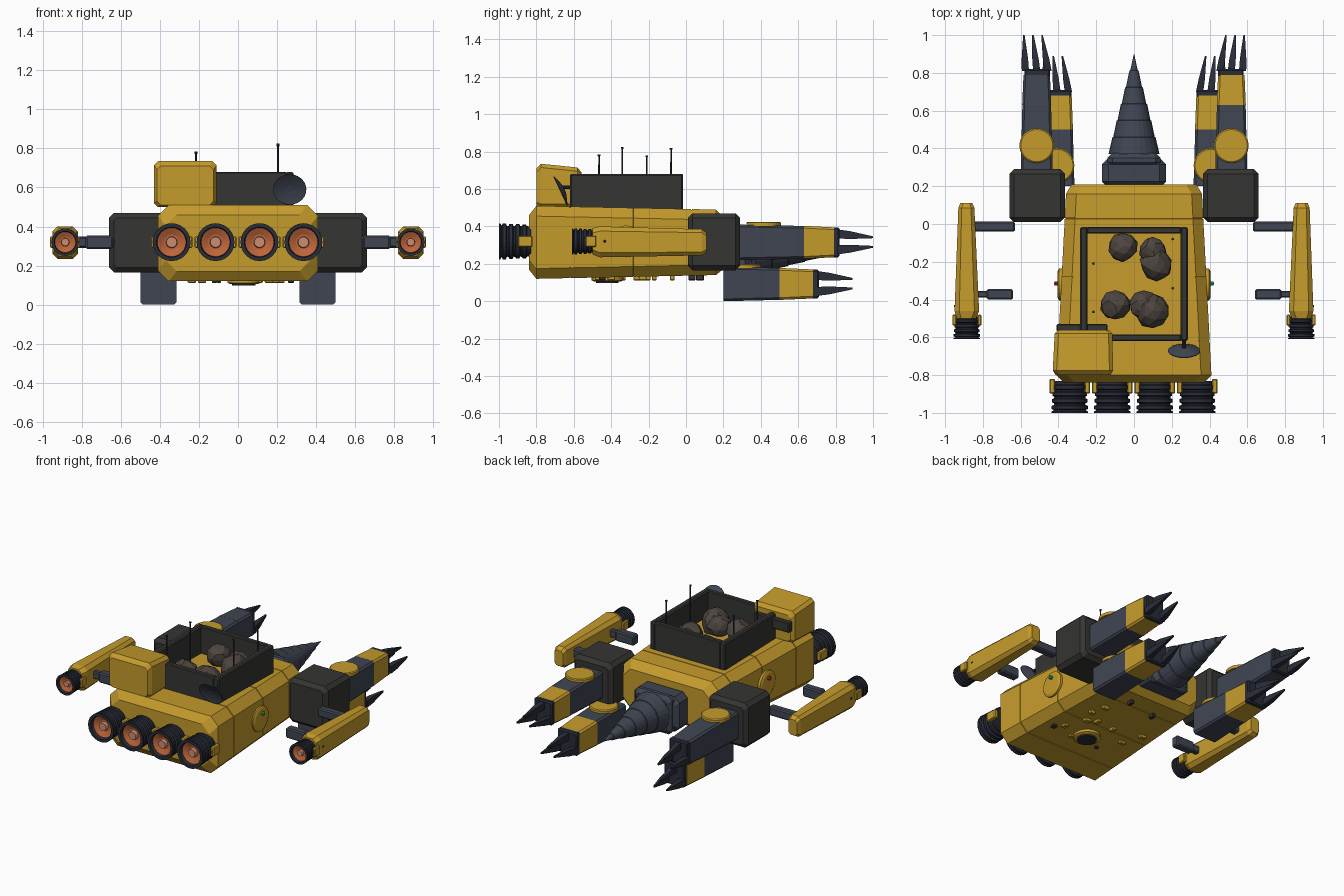
import bpy, bmesh, math, random
from mathutils import Vector, Matrix

if "Cube" in bpy.data.objects:
    bpy.data.objects.remove(bpy.data.objects["Cube"])

random.seed(4)

def material(name, *rgb):
    m = bpy.data.materials.new(name)
    m.diffuse_color = (*rgb, 1)
    m.use_nodes = True
    m.node_tree.nodes["Principled BSDF"].inputs["Base Color"].default_value = m.diffuse_color
    return m

YELLOW = material("yellow_paint", 0.56, 0.33, 0.025)
GREY = material("dark_grey", 0.035, 0.035, 0.033)
STEEL = material("blue_steel", 0.05, 0.06, 0.085)
DARK = material("dark_metal", 0.022, 0.026, 0.04)
ORANGE = material("exhaust_orange", 0.52, 0.13, 0.04)
PALE = material("hub_pink", 0.6, 0.27, 0.17)
ROCK = material("rock_brown", 0.075, 0.06, 0.05)
RED = material("red_light", 0.6, 0.02, 0.02)
GREEN = material("green_light", 0.02, 0.5, 0.1)

def finish(name, bm, mat, smooth=False):
    bmesh.ops.recalc_face_normals(bm, faces=bm.faces)
    me = bpy.data.meshes.new(name)
    bm.to_mesh(me)
    bm.free()
    me.materials.append(mat)
    ob = bpy.data.objects.new(name, me)
    bpy.context.collection.objects.link(ob)
    return ob

def skin(name, rings, mat):
    """Join a list of equal point rings and cap both ends."""
    bm = bmesh.new()
    vs = [[bm.verts.new(p) for p in r] for r in rings]
    n = len(rings[0])
    for a, b in zip(vs, vs[1:]):
        for i in range(n):
            bm.faces.new((a[i], a[(i + 1) % n], b[(i + 1) % n], b[i]))
    bm.faces.new(vs[0])
    bm.faces.new(vs[-1])
    return finish(name, bm, mat)

def loft(name, rows, mat, side=1):
    """Chamfered box sections along y: (y, x0, x1, z0, z1, chamfer)."""
    rings = []
    for y, x0, x1, z0, z1, c in rows:
        pts = [(x0 + c, z0), (x1 - c, z0), (x1, z0 + c), (x1, z1 - c),
               (x1 - c, z1), (x0 + c, z1), (x0, z1 - c), (x0, z0 + c)]
        rings.append([(side * x, y, z) for x, z in pts])
    return skin(name, rings, mat)

def block(name, x0, x1, y0, y1, z0, z1, mat, c=0.01, side=1):
    inner = (x0 + c, x1 - c, z0 + c, z1 - c, c * 0.6)
    outer = (x0, x1, z0, z1, c)
    return loft(name, [(y0, *inner), (y0 + c, *outer), (y1 - c, *outer), (y1, *inner)], mat, side)

def lathe(name, origin, profile, mat, axis=(0, 1, 0), n=24):
    """Turned part: (distance along axis, radius)."""
    q = Vector((0, 0, 1)).rotation_difference(Vector(axis))
    rings = [[Vector(origin) + q @ Vector((r * math.cos(t), r * math.sin(t), d))
              for t in [math.tau * i / n for i in range(n)]] for d, r in profile]
    return skin(name, rings, mat)

# Hull with recessed panel seams
hull_rows = [(-.84, .37, .17, .46, 0), (-.80, .41, .12, .51, 0)]
for y in (-.62, -.28, .03):
    t = (y + .80) / .96
    w, lo, hi = .41 - .05 * t, .12 + .02 * t, .51 - .02 * t
    hull_rows += [(y + d, w, lo, hi, g) for d, g in ((-.003, 0), (-.002, .004), (.002, .004), (.003, 0))]
hull_rows += [(.16, .36, .14, .49, 0), (.21, .33, .18, .44, 0)]
loft("hull", [(y, -w + g, w - g, lo + g, hi - g, .055) for y, w, lo, hi, g in hull_rows], YELLOW)

# Open cargo bin
for s in (1, -1):
    block("bin_side_wall", .245, .285, -.62, -.015, .47, .68, GREY, .008, s)
block("bin_front_wall", -.25, .25, -.62, -.585, .47, .68, GREY, .006)
block("bin_rear_wall", -.25, .25, -.05, -.015, .47, .68, GREY, .006)

# Ore rocks
for x, y, r in [(-.06, -.12, .08), (.10, -.14, .075), (.12, -.215, .09),
                (-.10, -.43, .08), (.05, -.43, .08), (.10, -.46, .095)]:
    bm = bmesh.new()
    bmesh.ops.create_icosphere(bm, subdivisions=2, radius=r)
    for v in bm.verts:
        v.co = v.co * random.uniform(.88, 1.05) + Vector((x, y, .555))
    finish("ore_rock", bm, ROCK)

# Cabin and window
loft("cabin", [(-.80, -.415, -.125, .51, .71, .02), (-.775, -.43, -.11, .50, .735, .02),
               (-.58, -.42, -.115, .50, .715, .02), (-.56, -.40, -.135, .51, .69, .02)], YELLOW)
block("cabin_window", -.41, -.14, -.57, -.53, .585, .655, GREY, .006)

# Antennas and dish
for x, y, z in [(.205, -.34, .82), (.205, -.08, .815), (-.215, -.465, .78), (-.215, -.21, .775)]:
    lathe("antenna", (x, y, .49), [(0, .005), (z - .495, .004), (z - .494, .007), (z - .485, .007)],
          DARK, (0, 0, 1), 8)
lathe("dish", (.265, -.65, .60), [(0, .02), (.012, .06), (.022, .085), (.026, .085), (.018, .055), (.012, .02)],
      STEEL, (0, -.9, -.42))
lathe("dish_mount", (.265, -.60, .61), [(0, .01), (.06, .01)], DARK, (0, -1, 0), 10)

def engine(name, x, z, y, r, length):
    """Ribbed nozzle pointing to -y with glowing core and clamps."""
    prof = [(0, r * .82)]
    for k in range(4):
        d = length * (.12 + .21 * k)
        prof += [(d, r * .84), (d + length * .03, r * (.93 + .02 * k)),
                 (d + length * .13, r * (.93 + .02 * k)), (d + length * .16, r * .86)]
    prof += [(length * .96, r), (length, r), (length, r * .80), (length * .72, r * .72)]
    lathe(name + "_nozzle", (x, y, z), prof, DARK, (0, -1, 0))
    lathe(name + "_glow", (x, y, z), [(length * .7, r * .72), (length * .86, r * .76), (length * .76, r * .4)],
          ORANGE, (0, -1, 0))
    lathe(name + "_hub", (x, y, z), [(length * .7, r * .32), (length * .9, r * .28)], PALE, (0, -1, 0), 12)
    for s in (1, -1):
        a, b = sorted((x + s * r * .8, x + s * r * 1.1))
        block(name + "_clamp", a, b, y - length * .4, y + .01, z - .03, z + .03, YELLOW, .005)

for x in (-.34, -.115, .11, .335):
    engine("main_engine", x, .32, -.83, .097, .17)

# Drill: mount, collar and stepped cone
block("drill_mount", -.17, .17, .19, .35, .16, .40, STEEL, .035)
block("drill_collar", -.14, .14, .30, .375, .15, .41, STEEL, .025)
cone = [(0, .135)]
for i in range(1, 6):
    d, r = .53 * i / 6, .135 * (1 - i / 6)
    cone += [(d, r + .002), (d + .003, r - .003)]
lathe("drill_bit", (0, .37, .28), cone + [(.53, .001)], STEEL)

def claw(base, tip):
    """Tapered square finger."""
    rings = []
    for p, h in ((base, .024), (Vector(base).lerp(Vector(tip), .35), .021), (tip, .005)):
        rings.append([(p[0] + i * h * .8, p[1], p[2] + j * h) for i, j in ((1, 1), (-1, 1), (-1, -1), (1, -1))])
    skin("claw_finger", rings, DARK)

# (x0, x1, z0, z1 at the shoulder, y start, band start, end, taper, disc y)
ARMS = {"upper": (.43, .60, .22, .41, .27, .63, .81, .415),
        "lower": (.315, .50, .0, .185, .20, .50, .70, .31)}
for s in (1, -1):
    block("shoulder_box", .365, .66, .01, .29, .165, .47, GREY, .025, s)
    for label, (x0, x1, z0, z1, ya, yb, yc, yd) in ARMS.items():
        e = .015
        band = STEEL if (s < 0 and label == "upper") else YELLOW
        loft(label + "_arm", [(ya, x0, x1, z0, z1, .012), (yb, x0 + e * .6, x1 - e * .6, z0 + e * .5, z1 - e * .5, .012)], STEEL, s)
        loft(label + "_arm_band", [(yb, x0 + .008, x1 - .008, z0 + .007, z1 - .007, .012),
                                   (yc - .02, x0 + e, x1 - e, z0 + e, z1 - e, .012)], band, s)
        block(label + "_wrist", x0 + e, x1 - e - .004, yc - .03, yc + .01, z0 + e, z1 - e, DARK, .008, s)
        xc, zc = (x0 + x1) / 2, (z0 + z1) / 2
        lathe(label + "_joint_disc", (s * xc, yd, z1 - .01), [(0, .092), (.02, .092), (.025, .085)], YELLOW, (0, 0, 1))
        # Three fingers swept outward
        for dx, dz in ((-.06, -.04), (0, .045), (.06, -.04)):
            claw((s * (xc + dx), yc, zc + dz), (s * (xc + .02 + dx * .8), yc + .19, zc + dz * .6))
    # Side pod with struts
    loft("pod_body", [(.11, .855, .92, .26, .365, .015), (.085, .845, .93, .245, .385, .018),
                      (-.46, .82, .95, .235, .40, .025), (-.50, .835, .94, .25, .39, .025)], YELLOW, s)
    engine("pod_engine", s * .885, .32, -.49, .07, .12)
    block("pod_front_strut", .63, .86, -.04, .012, .29, .35, STEEL, .008, s)
    block("pod_rear_strut", .64, .78, -.40, -.345, .285, .355, STEEL, .008, s)
    block("pod_rear_strut_tip", .76, .86, -.39, -.355, .295, .345, STEEL, .006, s)
    for i in range(4):
        block("pod_rivet", .945 - .008 * i, .953 - .011 * i, -.44 + .12 * i, -.428 + .12 * i, .315, .327, DARK, .002, s)
    # Round side hatch and navigation light
    lathe("side_hatch", (s * .37, -.32, .32), [(0, .085), (.027, .085), (.034, .07)], YELLOW, (s, 0, 0))
    lathe("side_light", (s * .40, -.315, .36), [(0, .012), (.018, .012), (.023, .006)], GREEN if s > 0 else RED, (s, 0, 0), 10)

# Belly hatch and small fittings
lathe("belly_hatch", (.03, -.42, .14), [(0, .085), (.028, .085), (.034, .072)], YELLOW, (0, 0, -1))
lathe("belly_hatch_ring", (.03, -.42, .14), [(0, .06), (.042, .06)], DARK, (0, 0, -1))
for i in range(14):
    x, y = random.uniform(-.28, .28), random.uniform(-.72, .08)
    w, d = random.uniform(.01, .022), random.uniform(.01, .022)
    block("belly_fitting", x - w, x + w, y - d, y + d, .112, .15, random.choice((GREY, YELLOW)), .003)
